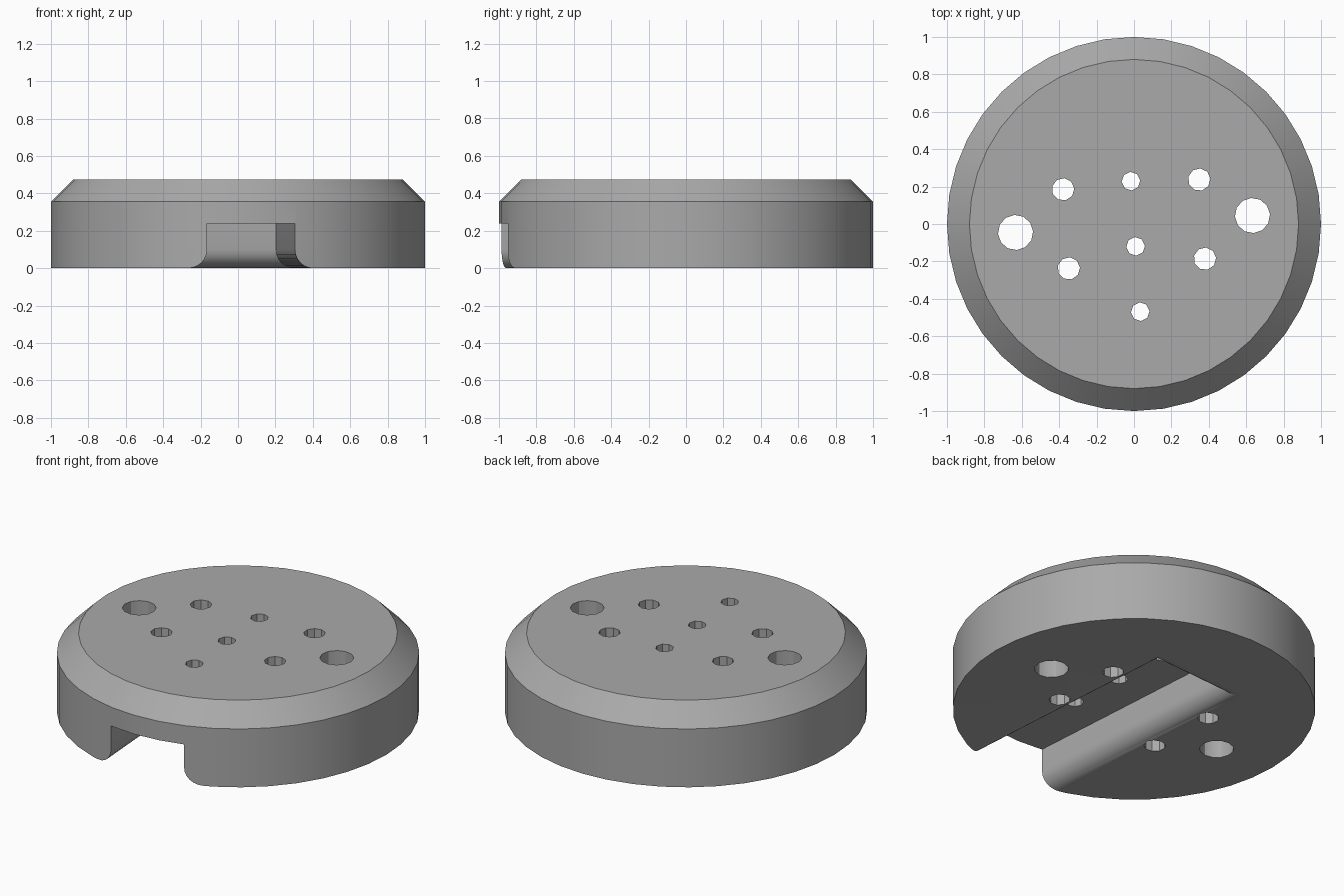
import bpy, bmesh, math
from mathutils import Matrix

if "Cube" in bpy.data.objects:
    bpy.data.objects.remove(bpy.data.objects["Cube"], do_unlink=True)

TILT = math.radians(4.1)      # the hole pattern and slot share a slight turn
HEIGHT, SHOULDER, RIM = 0.475, 0.355, 0.88

grey = bpy.data.materials.new("plain grey")
grey.use_nodes = True
colour = (0.4, 0.4, 0.4, 1)
grey.diffuse_color = colour
grey.node_tree.nodes["Principled BSDF"].inputs["Base Color"].default_value = colour


def loft(name, rings):
    """Closed solid through a stack of rings with equal point counts."""
    bm = bmesh.new()
    loops = [[bm.verts.new(p) for p in ring] for ring in rings]
    n = len(loops[0])
    for low, high in zip(loops, loops[1:]):
        for i in range(n):
            j = (i + 1) % n
            bm.faces.new((low[i], low[j], high[j], high[i]))
    bm.faces.new(loops[0][::-1])
    bm.faces.new(loops[-1])
    bmesh.ops.recalc_face_normals(bm, faces=bm.faces)
    mesh = bpy.data.meshes.new(name)
    bm.to_mesh(mesh)
    bm.free()
    mesh.materials.append(grey)
    obj = bpy.data.objects.new(name, mesh)
    bpy.context.collection.objects.link(obj)
    return obj


def circle(r, z, n, x=0, y=0):
    return [(x + r * math.cos(math.tau * i / n),
             y + r * math.sin(math.tau * i / n), z) for i in range(n)]


def slot_ring(outset, z):
    w, back, front = 0.235 + outset, 0.43 + outset, -1.3
    return [(-w, front, z), (w, front, z), (w, back, z), (-w, back, z)]


def cut(target, cutter):
    mod = target.modifiers.new(cutter.name, 'BOOLEAN')
    mod.operation, mod.solver, mod.object = 'DIFFERENCE', 'EXACT', cutter
    bpy.context.view_layer.objects.active = target
    bpy.ops.object.modifier_apply(modifier=mod.name)
    bpy.data.objects.remove(cutter, do_unlink=True)


# Round body with a bevelled top rim
body = loft("round_body", [circle(1, 0, 40), circle(1, SHOULDER, 40),
                           circle(RIM, HEIGHT, 40)])

# Underside slot, open at the front, with rounded lower edges
R, STEPS = 0.1, 6
rings = [slot_ring(R, -0.1)]
for k in range(STEPS + 1):
    a = math.pi / 2 * k / STEPS
    rings.append(slot_ring(R * (1 - math.sin(a)), R * (1 - math.cos(a))))
rings.append(slot_ring(0, 0.24))
slot = loft("slot_cutter", rings)
slot.data.transform(Matrix.Rotation(TILT, 4, 'Z'))
cut(body, slot)

# Through holes: x, y, radius, sides
holes = [(0.635, 0, 0.094, 12), (-0.635, 0, 0.094, 12), (0, -0.47, 0.05, 8),
         (0, -0.12, 0.05, 8), (0, 0.23, 0.05, 8)]
holes += [(sx * 0.365, sy * 0.212, 0.06, 9) for sx in (-1, 1) for sy in (-1, 1)]
for x, y, r, n in holes:
    drill = loft("hole_cutter", [circle(r, -0.2, n, x, y), circle(r, 0.7, n, x, y)])
    drill.data.transform(Matrix.Rotation(TILT, 4, 'Z'))
    cut(body, drill)

# Smooth curved walls, keep hard edges
bpy.ops.object.select_all(action='DESELECT')
body.select_set(True)
bpy.context.view_layer.objects.active = body
bpy.ops.object.shade_smooth_by_angle(angle=math.radians(30))
